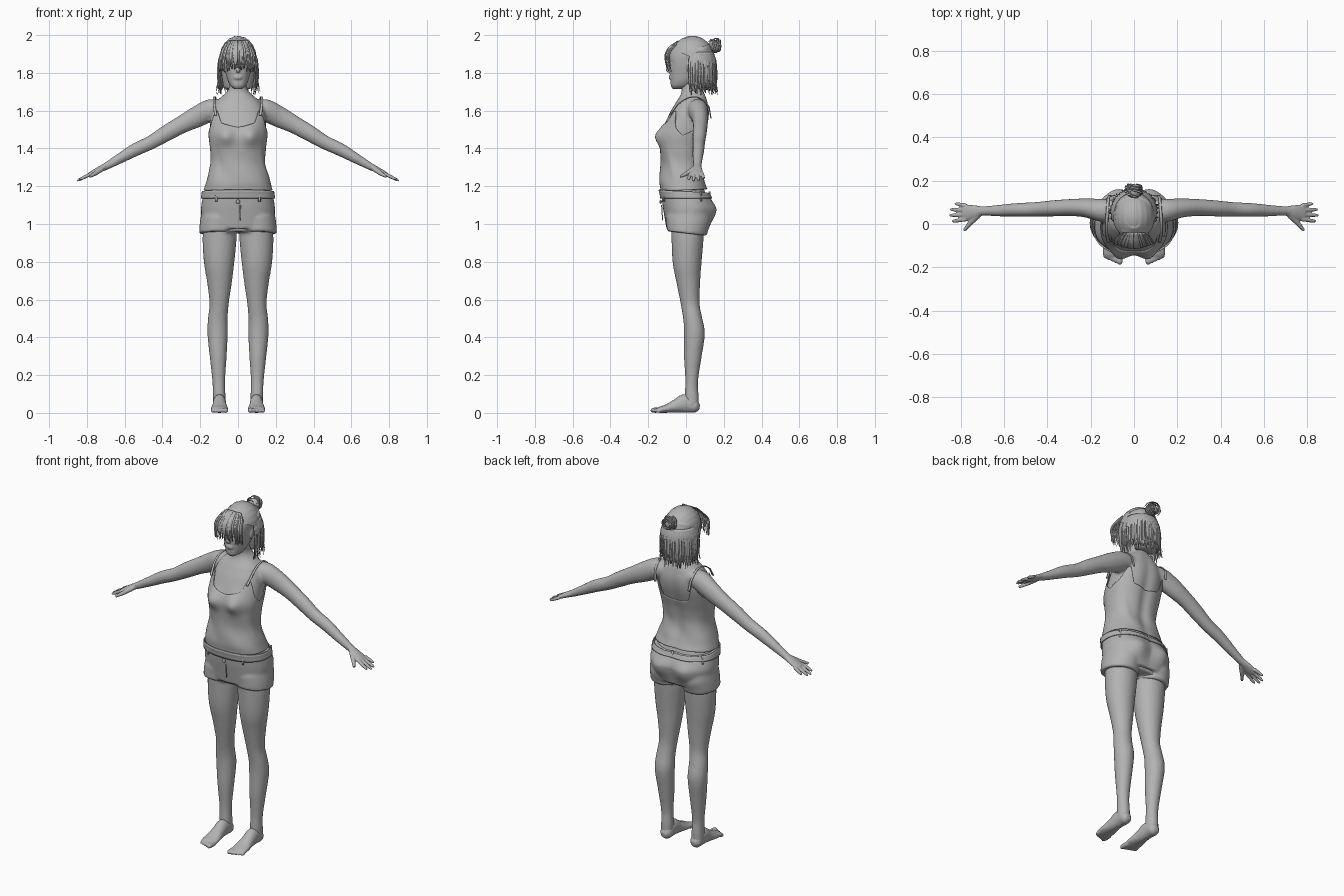
import bpy, bmesh, math, random
from math import sin, cos, pi, exp
from mathutils import Vector

random.seed(4)
cube = bpy.data.objects.get("Cube")
if cube:
    bpy.data.objects.remove(cube)

grey = bpy.data.materials.new("neutral_grey")
grey.use_nodes = True
tone = (0.45, 0.45, 0.45, 1)
grey.diffuse_color = tone
grey.node_tree.nodes["Principled BSDF"].inputs["Base Color"].default_value = tone

X, Y, Z = Vector((1, 0, 0)), Vector((0, 1, 0)), Vector((0, 0, 1))


def blend(rows, i, t):
    """Smooth spline between row i and row i + 1."""
    last = len(rows) - 1
    a, b, c, d = (rows[min(max(k, 0), last)] for k in range(i - 1, i + 3))
    return [q + t * ((r - p) + t * (2 * p - 5 * q + 4 * r - s + t * (3 * (q - r) + s - p))) / 2
            if 0 < i < last - 1 else q + t * (r - q) for p, q, r, s in zip(a, b, c, d)]


def lookup(rows, key):
    """Row interpolated at a value of the first column."""
    i = max([k for k in range(len(rows) - 1) if rows[k][0] <= key] or [0])
    t = (key - rows[i][0]) / (rows[i + 1][0] - rows[i][0])
    return blend(rows, i, min(max(t, 0), 1))[1:]


def skin(bm, rings, cap=True):
    rings = [[bm.verts.new(p) for p in ring] for ring in rings]
    n = len(rings[0])
    for lo, hi in zip(rings, rings[1:]):
        for k in range(n):
            bm.faces.new((lo[k], lo[(k + 1) % n], hi[(k + 1) % n], hi[k]))
    if cap:
        bm.faces.new(rings[0])
        bm.faces.new(rings[-1])


def tube(bm, rows, ref, side=1, sides=16, steps=4):
    """Limb through rows of x, y, z, radius along ref, other radius."""
    pts = [blend(rows, i, k / steps) for i in range(len(rows) - 1) for k in range(steps)]
    pts.append(list(rows[-1]))
    rings = []
    for i, p in enumerate(pts):
        tan = (Vector(pts[min(i + 1, len(pts) - 1)][:3]) - Vector(pts[max(i - 1, 0)][:3])).normalized()
        u = (ref - tan * ref.dot(tan)).normalized()
        v = tan.cross(u)
        ring = [Vector(p[:3]) + u * p[3] * cos(2 * pi * k / sides) + v * p[4] * sin(2 * pi * k / sides)
                for k in range(sides)]
        rings.append([(q.x * side, q.y, q.z) for q in ring])
    skin(bm, rings)


def ball(bm, at, size):
    made = bmesh.ops.create_uvsphere(bm, u_segments=16, v_segments=10, radius=1)["verts"]
    for v in made:
        v.co = Vector(at) + Vector(a * b for a, b in zip(v.co, size))


def finish(name, bm, voxel=0, relax=4):
    bmesh.ops.recalc_face_normals(bm, faces=bm.faces)
    mesh = bpy.data.meshes.new(name)
    bm.to_mesh(mesh)
    bm.free()
    mesh.materials.append(grey)
    mesh.shade_smooth()
    ob = bpy.data.objects.new(name, mesh)
    bpy.context.collection.objects.link(ob)
    if voxel:
        mod = ob.modifiers.new("merge", "REMESH")
        mod.mode, mod.voxel_size, mod.use_smooth_shade = "VOXEL", voxel, True
        mod = ob.modifiers.new("soften", "SMOOTH")
        mod.factor, mod.iterations = 0.5, relax
    return ob


def bump(x, z, cx, cz, rx, rz):
    return exp(-((abs(x) - cx) / rx) ** 2 - ((z - cz) / rz) ** 2)


def surface(rows, a, z, off=0):
    """Point on a trunk of rows: height, half width, front, back."""
    w, f, b = lookup(rows, z)
    rnd = lambda c: math.copysign(abs(c) ** 0.85, c)
    x = (w + off) * rnd(cos(a))
    y = (f + b) / 2 + ((b - f) / 2 + off) * rnd(sin(a))
    return x, y, z


def trunk_point(a, z, off=0):
    x, y, z = surface(trunk, a, z, off)
    if sin(a) < 0:
        y -= 0.032 * bump(x, z, .072, 1.465, .045, .05) * -sin(a)
    else:
        y += 0.025 * bump(x, z, .085, 1.06, .06, .06) - 0.012 * bump(x, z, 0, 1.4, .03, .25)
    return x, y, z


def shell(bm, point, low, high, off=lambda a, t: 0, n=64, steps=30, cap=True):
    rings = []
    for j in range(steps + 1):
        t = j / steps
        angles = [2 * pi * k / n for k in range(n)]
        rings.append([point(a, low(a) + t * (high(a) - low(a)), off(a, t)) for a in angles])
    skin(bm, rings, cap)


trunk = [(.96, .175, -.085, .10), (1.08, .18, -.105, .13), (1.16, .168, -.115, .105),
         (1.22, .16, -.13, .09), (1.32, .137, -.125, .07), (1.4, .14, -.13, .08),
         (1.47, .148, -.132, .10), (1.54, .148, -.108, .12), (1.6, .14, -.08, .125),
         (1.65, .115, -.05, .115), (1.68, .08, -.03, .105), (1.71, .05, -.022, .088),
         (1.76, .043, -.03, .07), (1.8, .04, -.03, .07)]

# Body: trunk, legs and arms merged into one skin
leg = [(.095, .01, 1.02, .088, .09), (.098, .008, .92, .09, .085), (.1, .006, .8, .081, .077),
       (.098, .012, .7, .067, .064), (.1, .022, .58, .051, .05), (.107, .035, .5, .052, .05),
       (.108, .045, .42, .054, .055), (.105, .036, .3, .045, .047), (.102, .03, .17, .034, .034),
       (.1, .03, .09, .034, .037), (.1, .033, .03, .034, .034)]
arm = [(.08, .06, 1.615, .05, .045), (.14, .062, 1.605, .054, .058), (.22, .074, 1.566, .044, .056),
       (.3, .076, 1.525, .039, .047), (.38, .072, 1.48, .037, .043), (.46, .068, 1.432, .033, .037),
       (.54, .066, 1.395, .031, .035), (.62, .062, 1.35, .027, .028), (.7, .06, 1.305, .022, .02),
       (.74, .058, 1.285, .026, .016)]
bm = bmesh.new()
shell(bm, trunk_point, lambda a: .96, lambda a: 1.8, steps=50)
for s in (1, -1):
    tube(bm, leg, X, s, 24)
    tube(bm, arm, Y, s, 24)
finish("body", bm, .009, 3)

# Hands and feet with separate digits
foot = [(.098, .072, .03, .015, .015), (.098, .055, .033, .032, .033), (.098, 0, .05, .035, .05),
        (.098, -.05, .037, .038, .037), (.098, -.1, .023, .046, .023), (.098, -.14, .016, .045, .016),
        (.098, -.155, .013, .035, .01)]
palm = [(.7, .06, 1.305, .021, .018), (.735, .056, 1.288, .031, .016), (.77, .053, 1.27, .036, .013),
        (.79, .053, 1.26, .034, .01)]
thumb = [(.72, .04, 1.292, .014, .014), (.755, .006, 1.268, .012, .012), (.785, -.03, 1.25, .007, .007)]
for s, word in ((1, "left"), (-1, "right")):
    bm = bmesh.new()
    tube(bm, foot, X, s)
    for k in range(5):
        x, r, tip = .066 + .017 * k, .014 - .0012 * k, -.187 + .007 * k
        tube(bm, [(x, -.13, .014, r, r), (x, tip + .012, r, r, r), (x, tip, r * .8, r / 2, r / 2)], X, s)
    finish(word + "_foot", bm, .005, 2)
    bm = bmesh.new()
    tube(bm, palm, Y, s)
    tube(bm, thumb, Z, s)
    for k in range(4):
        y, reach = .022 + .021 * k, (.062, .075, .071, .05)[k]
        fan = (k - 1.5) * .006
        tube(bm, [(.775 + reach * t, y + fan * t, 1.267 - reach * t * .5, r, r)
                  for t, r in ((0, .01), (.5, .009), (.9, .0075), (1.05, .004))], Y, s)
    finish(word + "_hand", bm, .004, 2)

# Tank top with scooped neckline, armholes and thin straps
front_edge = [(0, 1.47), (.35, 1.51), (.75, 1.6), (1.05, 1.535), (1.58, 1.512)]
back_edge = [(0, 1.47), (.4, 1.5), (.8, 1.57), (1.1, 1.48), (1.58, 1.465)]


def tank_top_edge(a):
    fold = math.asin(min(abs(sin(a)), 1))
    return lookup(front_edge if sin(a) < 0 else back_edge, fold)[0]


def tank_ease(a, t):
    folds = .003 * sin(5 * a + 9 * t) * exp(-((t - .3) / .25) ** 2)
    return .008 + .009 * exp(-t * 9) + folds


bm = bmesh.new()
shell(bm, trunk_point, lambda a: 1.18 + .006 * sin(a), tank_top_edge, tank_ease, 96, 40, False)
finish("tank_top", bm).modifiers.new("cloth", "SOLIDIFY").thickness = .004
bm = bmesh.new()
for s in (1, -1):
    tube(bm, [(.118, -.085, 1.575, .008, .003), (.126, -.045, 1.63, .007, .003),
              (.126, .01, 1.667, .007, .003), (.122, .07, 1.668, .007, .003),
              (.118, .122, 1.62, .007, .003), (.11, .132, 1.56, .008, .003)], X, s, 8)
finish("tank_straps", bm)

# Shorts: hips merged with two short legs
bm = bmesh.new()
shell(bm, trunk_point, lambda a: .975, lambda a: 1.168 - .01 * sin(a), lambda a, t: .016)
for s in (1, -1):
    tube(bm, [(.098, .02, 1.1, .09, .1), (.1, .014, 1.03, .098, .118), (.104, .008, .985, .1, .112),
              (.104, .004, .95, .102, .106)], X, s, 32)
finish("shorts", bm, .008, 3)
bm = bmesh.new()
shell(bm, trunk_point, lambda a: 1.135, lambda a: 1.172 - .01 * sin(a), lambda a, t: .019, steps=4, cap=False)
finish("waistband", bm).modifiers.new("cloth", "SOLIDIFY").thickness = .006
bm = bmesh.new()
for a in (-2.15, -1, .6, 1.57, 2.55):
    x, y, z = trunk_point(a, 1.15, .021)
    tube(bm, [(x, y, 1.172, .007, .005), (x * 1.01, y, 1.12, .007, .005)], X, 1, 8)
ball(bm, (0, -.134, 1.118), (.011, .006, .011))
tube(bm, [(.012, -.129, 1.1, .003, .003), (.01, -.124, 1.02, .003, .003)], X, 1, 6)
finish("belt_loops_and_button", bm)

# Head with nose, lips, brow hollows and ears
skull = [(1.715, .02, -.07, -.02), (1.73, .04, -.08, .02), (1.76, .055, -.082, .06),
         (1.8, .066, -.086, .1), (1.85, .075, -.089, .118), (1.9, .078, -.085, .122),
         (1.95, .068, -.06, .11), (1.985, .035, -.02, .08)]


def head_point(a, z, off):
    x, y, z = surface(skull, a, z, off)
    if sin(a) < 0:
        y += .012 * bump(x, z, .03, 1.848, .017, .012)
    return x, y, z


bm = bmesh.new()
shell(bm, head_point, lambda a: 1.715, lambda a: 1.985, steps=40)
tube(bm, [(0, -.084, 1.86, .007, .007), (0, -.093, 1.83, .009, .009), (0, -.097, 1.812, .013, .009),
          (0, -.09, 1.803, .01, .005)], X)
for z in (1.772, 1.781):
    ball(bm, (0, -.084, z), (.022, .008, .006))
for s in (1, -1):
    ball(bm, (.03 * s, -.074, 1.847), (.013, .011, .009))
    ball(bm, (.075 * s, .02, 1.835), (.01, .018, .03))
finish("head", bm, .005, 2)

# Hair cap, combed back into the bun
bm = bmesh.new()
bmesh.ops.create_uvsphere(bm, u_segments=96, v_segments=32, radius=1)
for v in bm.verts:
    a = math.atan2(v.co.x, v.co.z)
    ridge = 1 + .015 * sin(22 * a) * (1 - abs(v.co.y))
    v.co = Vector((v.co.x * .098 * ridge, .034 + v.co.y * .115, 1.875 + v.co.z * .12 * ridge))
cut = bmesh.ops.bisect_plane(bm, geom=bm.verts[:] + bm.edges[:] + bm.faces[:],
                             plane_co=(0, 0, 1.895), plane_no=(0, .45, 1), clear_inner=True)
tube(bm, [(0, .06, 1.93, .085, .07), (0, .085, 1.86, .09, .065), (0, .095, 1.78, .085, .055),
          (0, .105, 1.72, .075, .045)], X, 1, 32)
finish("hair_cap", bm)

# Loose strands: fringe, side locks and back
bm = bmesh.new()
rand = random.uniform


def strand(points, ref, width):
    widths = [width * f for f in (.5, 1, 1, .8, .25)]
    tube(bm, [(*p, w, w * .45) for p, w in zip(points, widths)], ref, 1, 6, 3)


for k in range(34):
    x = -.085 + .17 * k / 33 + rand(-.004, .004)
    drop = 1.835 - 3.5 * x * x - rand(0, .02)
    curve = 3.5 * x * x
    strand([(x * .55, -.04, 1.972), (x * .8, -.08 + curve, 1.945), (x, -.107 + curve, 1.91),
            (x * 1.08, -.112 + curve, 1.87), (x * 1.1 + rand(-.01, .01), -.102 + curve, drop)], X, .006)
for k in range(90):
    a = -.35 + (pi + .7) * k / 89
    out, end = rand(.94, 1.06), 1.7 + rand(-.02, .025)
    ring = lambda r, z: (cos(a) * .1 * r, .055 + sin(a) * .1 * r, z)
    strand([ring(.9, 1.91), ring(1.02, 1.87), ring(1.03 * out, 1.81), ring(1.02 * out, 1.75),
            ring(out * rand(.9, 1.15), end)], Vector((-sin(a), cos(a), 0)), .007)
finish("hair_strands", bm)

# Messy bun made of curled loops
bm = bmesh.new()
ball(bm, (0, .148, 1.943), (.034, .028, .032))
for k in range(45):
    start, lat, r = rand(0, 2 * pi), rand(-1.2, 1.2), rand(.9, 1.25)
    path = [(.036 * r * cos(start + t) * cos(lat), .148 + .03 * r * sin(lat + t * .3),
             1.943 + .034 * r * sin(start + t) * cos(lat)) for t in (0, .5, 1, 1.5, 2)]
    strand(path, Y + X * .1, .005)
finish("hair_bun", bm)
